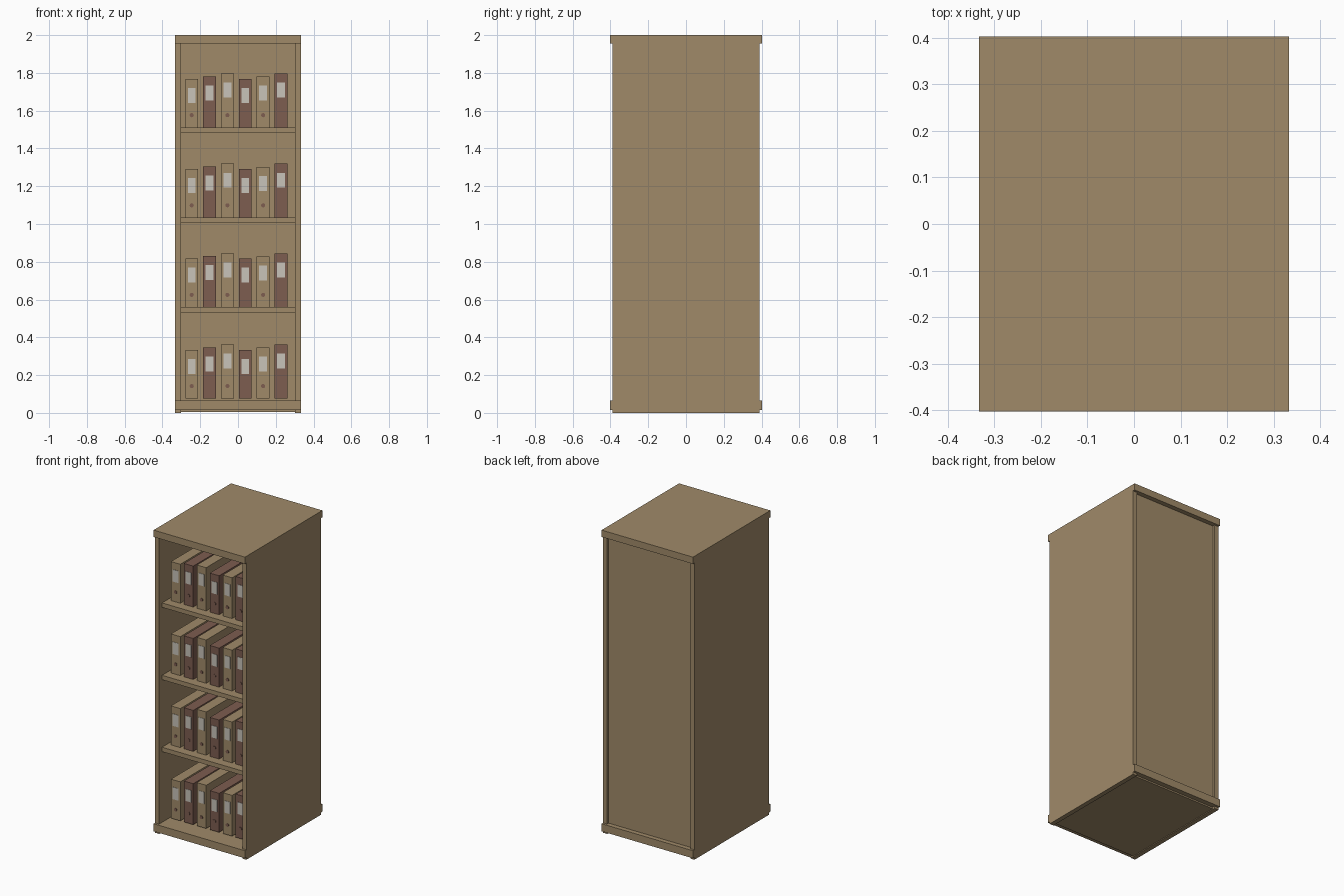
import bpy
import bmesh
import math
from mathutils import Matrix, Vector

if "Cube" in bpy.data.objects:
    bpy.data.objects.remove(bpy.data.objects["Cube"])


def material(name, rgb):
    m = bpy.data.materials.new(name)
    m.diffuse_color = (*rgb, 1)
    m.use_nodes = True
    m.node_tree.nodes["Principled BSDF"].inputs["Base Color"].default_value = m.diffuse_color
    return m


wood = material("tan wood", (0.352, 0.255, 0.141))
brown = material("dark brown card", (0.205, 0.109, 0.080))
paper = material("label grey", (0.58, 0.55, 0.49))


def add_box(bm, x, y, z, index=0):
    """Add a box from (min, max) ranges, with one material index."""
    size = Vector((x[1] - x[0], y[1] - y[0], z[1] - z[0]))
    mid = Vector((x[0] + x[1], y[0] + y[1], z[0] + z[1])) / 2
    mat = Matrix.Translation(mid) @ Matrix.Diagonal((*size, 1))
    verts = bmesh.ops.create_cube(bm, size=1, matrix=mat)["verts"]
    for f in {f for v in verts for f in v.link_faces}:
        f.material_index = index


def finish(bm, name, mats):
    mesh = bpy.data.meshes.new(name)
    bm.to_mesh(mesh)
    bm.free()
    for m in mats:
        mesh.materials.append(m)
    obj = bpy.data.objects.new(name, mesh)
    bpy.context.collection.objects.link(obj)
    return obj


def box(name, x, y, z, mat=wood):
    bm = bmesh.new()
    add_box(bm, x, y, z)
    return finish(bm, name, [mat])


W, INNER = 0.333, 0.303      # outer and inner half width
D, SIDE_D = 0.403, 0.388     # slab and side panel half depth

# Cabinet carcass
box("top_slab", (-W, W), (-D, D), (1.955, 2.0))
box("bottom_slab", (-W, W), (-D, D), (0.015, 0.065))
box("left_side", (-W, -INNER), (-SIDE_D, SIDE_D), (0.065, 1.955))
box("right_side", (INNER, W), (-SIDE_D, SIDE_D), (0.065, 1.955))
box("left_foot", (-W, -INNER), (-SIDE_D, SIDE_D), (0, 0.015))
box("right_foot", (INNER, W), (-SIDE_D, SIDE_D), (0, 0.015))
box("base_plate", (-INNER, INNER), (-0.37, 0.37), (0.005, 0.015))
box("back_panel", (-INNER, INNER), (0.35, 0.372), (0.065, 1.955))

# Shelves
shelf_tops = [0.560, 1.034, 1.511]
for i, top in enumerate(shelf_tops):
    box(f"shelf_{i + 1}", (-INNER, INNER), (-0.358, 0.35), (top - 0.029, top))


def binder(name, x, base, height, cover):
    """Box file with a spine label and a round finger hole."""
    bm = bmesh.new()
    front = -0.30
    top = base + height
    add_box(bm, (x - 0.034, x + 0.034), (front, 0.10), (base, top), 0)
    add_box(bm, (x - 0.021, x + 0.021), (front - 0.002, front),
            (top - 0.127, top - 0.048), 1)
    mat = Matrix.Translation((x, front - 0.001, base + 0.065)) @ \
        Matrix.Rotation(math.pi / 2, 4, 'X')
    verts = bmesh.ops.create_cone(bm, cap_ends=True, segments=16, radius1=0.011,
                                  radius2=0.011, depth=0.004, matrix=mat)["verts"]
    for f in {f for v in verts for f in v.link_faces}:
        f.material_index = 2
    finish(bm, name, [cover, paper, brown])


# Six binders on the floor and on every shelf
heights = [0.257, 0.270, 0.285, 0.257, 0.269, 0.285]
covers = [wood, brown, wood, brown, wood, brown]
for row, base in enumerate([0.065] + shelf_tops):
    lift = 0.012 if row == 0 else 0.0
    for col in range(6):
        z = base + lift
        binder(f"binder_{row + 1}_{col + 1}", -0.245 + 0.0945 * col, z,
               heights[col], covers[col])
